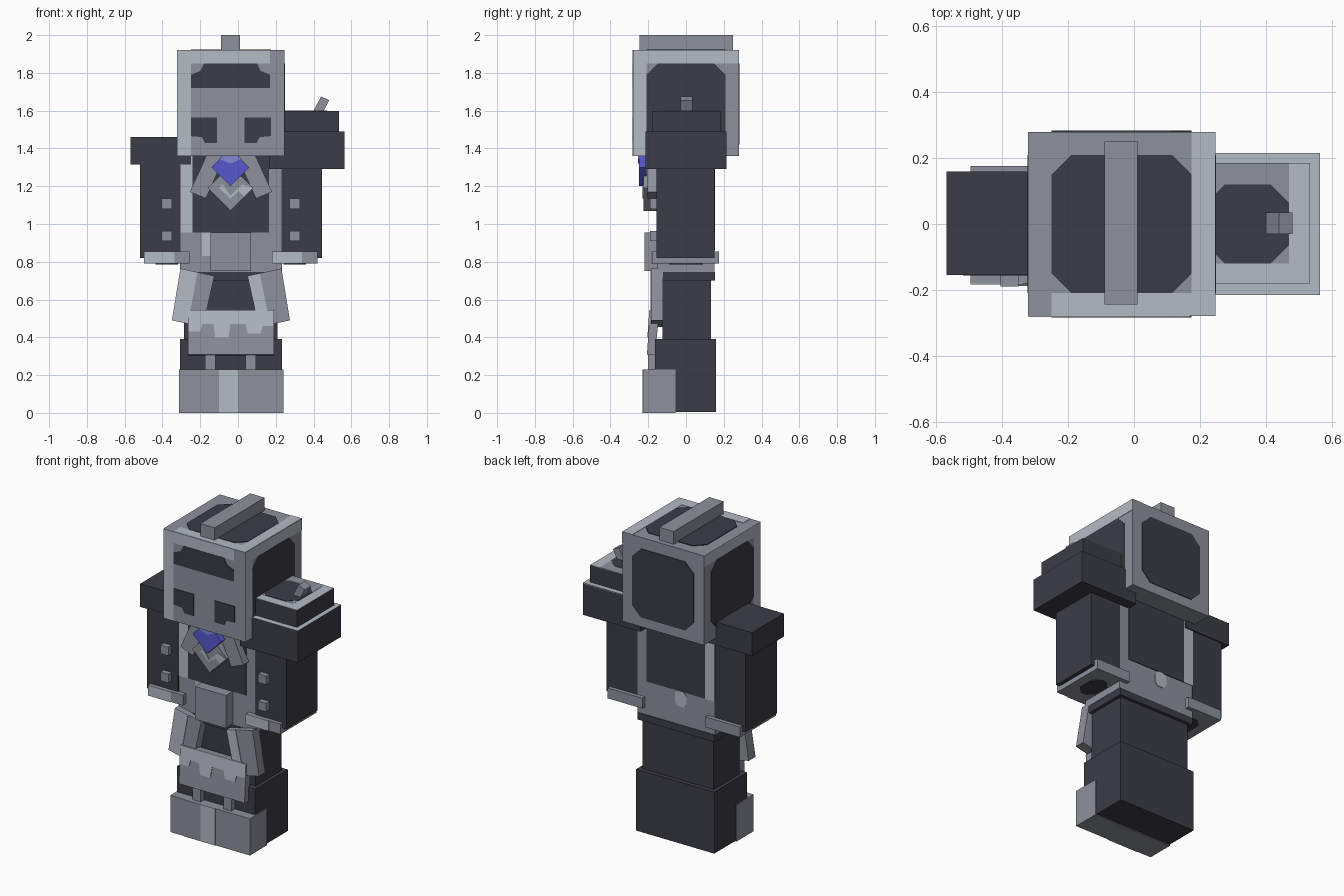
import bpy, bmesh
from mathutils import Vector


def lin(c):
    c /= 255
    return c / 12.92 if c <= 0.04045 else ((c + 0.055) / 1.055) ** 2.4


def material(name, r, g, b):
    m = bpy.data.materials.new(name)
    m.diffuse_color = (lin(r), lin(g), lin(b), 1)
    return m


DARK = material("charcoal", 60, 60, 70)
MID = material("steel grey", 142, 145, 156)
LIGHT = material("pale grey", 181, 187, 197)
BLUE = material("gem blue", 86, 87, 205)
SKY = material("pale blue", 130, 134, 214)

CX = -0.0375  # centre line of the figure


def prism(name, axis, pts, lo, hi, mat):
    """Extrude a 2D outline along an axis from lo to hi."""
    def place(p, d):
        u, v = p
        return Vector({"x": (d, u, v), "y": (u, d, v), "z": (u, v, d)}[axis])
    bm = bmesh.new()
    a = [bm.verts.new(place(p, lo)) for p in pts]
    b = [bm.verts.new(place(p, hi)) for p in pts]
    bm.faces.new(a)
    bm.faces.new(b[::-1])
    n = len(pts)
    for i in range(n):
        j = (i + 1) % n
        bm.faces.new((a[i], b[i], b[j], a[j]))
    bmesh.ops.recalc_face_normals(bm, faces=bm.faces)
    me = bpy.data.meshes.new(name)
    bm.to_mesh(me)
    bm.free()
    me.materials.append(mat)
    ob = bpy.data.objects.new(name, me)
    bpy.context.collection.objects.link(ob)
    return ob


def rect(u0, u1, v0, v1):
    return [(u0, v0), (u1, v0), (u1, v1), (u0, v1)]


def octagon(u0, u1, v0, v1, c):
    return [(u0 + c, v0), (u1 - c, v0), (u1, v0 + c), (u1, v1 - c),
            (u1 - c, v1), (u0 + c, v1), (u0, v1 - c), (u0, v0 + c)]


def diamond(x, z, r):
    return [(x, z - r), (x + r, z), (x, z + r), (x - r, z)]


def box(name, x0, x1, y0, y1, z0, z1, mat):
    return prism(name, "z", rect(x0, x1, y0, y1), z0, z1, mat)


def paint(name, axis, pts, at, side, mat, t=0.004):
    """Thin painted plate lying on a surface, facing side (+1 or -1)."""
    return prism(name, axis, pts, at - 0.001 * side, at + t * side, mat)


def mirror(pts):
    return [(2 * CX - u, v) for u, v in pts]


# Head with frame colours and dark panels
box("head", -0.32, 0.245, -0.28, 0.28, 1.36, 1.92, MID)
box("head_crest", -0.09, 0.01, -0.245, 0.25, 1.92, 2.0, MID)
paint("face_trim_left", "y", rect(-0.32, -0.25, 1.36, 1.92), -0.28, -1, LIGHT, 0.002)
paint("face_trim_top", "y", rect(-0.25, 0.17, 1.85, 1.92), -0.28, -1, LIGHT, 0.002)
paint("brow_panel", "y", [(-0.25, 1.72), (0.17, 1.72), (0.17, 1.79), (0.12, 1.81),
                          (0.1, 1.85), (-0.18, 1.85), (-0.2, 1.81), (-0.25, 1.79)],
      -0.28, -1, DARK)
eye = [(-0.25, 1.565), (-0.25, 1.465), (-0.19, 1.46), (-0.175, 1.43),
       (-0.11, 1.43), (-0.11, 1.565)]
paint("eye_left", "y", eye, -0.28, -1, DARK)
paint("eye_right", "y", mirror(eye), -0.28, -1, DARK)
for name, at, side in (("right", 0.245, 1), ("left", -0.32, -1)):
    paint("head_front_trim_" + name, "x", rect(-0.28, -0.21, 1.36, 1.92), at, side, LIGHT, 0.002)
    paint("head_top_trim_" + name, "x", rect(-0.21, 0.28, 1.85, 1.92), at, side, LIGHT, 0.002)
    paint("head_panel_" + name, "x", octagon(-0.21, 0.21, 1.42, 1.85, 0.06), at, side, DARK)
paint("head_panel_back", "y", octagon(-0.25, 0.175, 1.42, 1.85, 0.06), 0.28, 1, DARK)
paint("head_top_trim_side", "z", rect(0.175, 0.245, -0.28, 0.28), 1.92, 1, LIGHT, 0.002)
paint("head_top_trim_front", "z", rect(-0.25, 0.175, -0.28, -0.21), 1.92, 1, LIGHT, 0.002)
paint("head_panel_top", "z", octagon(-0.25, 0.175, -0.21, 0.21, 0.06), 1.92, 1, DARK)

# Torso, belt area and hips
box("torso", -0.307, 0.232, -0.15, 0.15, 0.745, 1.37, MID)
box("hips", -0.305, 0.23, -0.153, 0.153, 0.70, 0.745, DARK)
for name, at, side in (("front", -0.15, -1), ("back", 0.15, 1)):
    paint("torso_panel_" + name, "y", rect(-0.24, 0.165, 0.955, 1.37), at, side, DARK)
    paint("torso_trim_" + name, "y", rect(-0.307, -0.24, 0.955, 1.37), at, side, LIGHT)
paint("belt_spot_front", "y", rect(-0.19, -0.14, 0.83, 0.955), -0.15, -1, LIGHT)
paint("belt_spot_back", "y", octagon(-0.11, -0.03, 0.86, 0.955, 0.02), 0.15, 1, LIGHT)
box("belt_buckle", -0.145, 0.07, -0.22, -0.14, 0.75, 0.955, MID)

# Collar, neckerchief and gem
lapel = [(-0.26, 1.165), (-0.17, 1.135), (-0.065, 1.37), (-0.15, 1.40)]
lapel[0] = (-0.255, 1.17)
prism("lapel_left", "y", lapel, -0.205, -0.145, MID)
prism("lapel_right", "y", mirror(lapel), -0.203, -0.145, MID)
prism("neckerchief", "y", diamond(-0.04, 1.19, 0.12), -0.225, -0.15, MID)
paint("neckerchief_light", "y", [(-0.04, 1.15), (0.02, 1.21), (0.08, 1.19), (0.035, 1.145),
                                 (0.005, 1.175), (-0.04, 1.135), (-0.1, 1.19), (-0.08, 1.21)],
      -0.225, -1, LIGHT)
prism("gem", "y", diamond(-0.04, 1.30, 0.1), -0.25, -0.21, BLUE)
paint("gem_shine", "y", [(-0.04, 1.32), (0.02, 1.345), (-0.04, 1.395), (-0.10, 1.345)],
      -0.25, -1, SKY)

# Arms, buttons and cuffs
for name, x0, x1, bx, c0, c1 in (("left", -0.52, -0.305, -0.378, -0.497, -0.257),
                                 ("right", 0.23, 0.445, 0.30, 0.18, 0.42)):
    box("arm_" + name, x0, x1, -0.157, 0.152, 0.82, 1.32, DARK)
    for i, z in enumerate((1.107, 0.937)):
        box(f"button_{name}_{i}", bx - 0.028, bx + 0.028, -0.19, -0.15,
            z - 0.027, z + 0.027, MID)
    box("cuff_" + name, c0, c1, -0.18, 0.176, 0.79, 0.855, MID)
    paint("cuff_trim_" + name, "y", rect(c0, c0 + 0.16, 0.79, 0.855), -0.18, -1, LIGHT)
    cm = (c0 + c1) / 2
    paint("cuff_hollow_" + name, "z", octagon(cm - 0.06, cm + 0.06, -0.09, 0.09, 0.04),
          0.79, -1, DARK)

# Shoulder pads
box("shoulder_left", -0.57, -0.25, -0.155, 0.16, 1.315, 1.46, DARK)
box("shoulder_right", 0.165, 0.565, -0.215, 0.215, 1.29, 1.49, DARK)
paint("shoulder_right_top", "z", rect(0.165, 0.565, -0.215, 0.215), 1.487, 1, LIGHT)
box("shoulder_tier", 0.17, 0.535, -0.18, 0.185, 1.49, 1.597, DARK)
paint("tier_top", "z", rect(0.17, 0.535, -0.18, 0.185), 1.597, 1, LIGHT, 0.002)
paint("tier_top_shade", "z", rect(0.17, 0.47, -0.12, 0.185), 1.597, 1, MID, 0.003)
paint("tier_panel", "z", octagon(0.22, 0.47, -0.12, 0.12, 0.055), 1.597, 1, DARK, 0.005)
prism("shoulder_peg", "y", [(0.395, 1.59), (0.44, 1.675), (0.482, 1.655), (0.45, 1.59)],
      -0.03, 0.035, MID)

# Legs, boots and toe cap
box("legs", -0.285, 0.21, -0.125, 0.133, 0.38, 0.71, DARK)
box("boots", -0.308, 0.233, -0.165, 0.16, 0.005, 0.39, DARK)
box("toe_cap", -0.312, 0.24, -0.225, -0.055, 0, 0.23, MID)
paint("toe_stripe", "y", rect(-0.10, 0.0, 0, 0.23), -0.225, -1, LIGHT)
paint("toe_stripe_outer", "y", rect(-0.215, -0.10, 0, 0.23), -0.225, -1, MID)

# Hip flaps, each with a pale strip
flap = [(-0.35, 0.49), (-0.185, 0.455), (-0.125, 0.725), (-0.305, 0.765)]
prism("flap_left", "y", flap, -0.185, -0.122, MID)
prism("flap_right", "y", mirror(flap), -0.185, -0.122, MID)
paint("flap_strip_left", "y", [(-0.35, 0.49), (-0.265, 0.472), (-0.215, 0.745), (-0.305, 0.765)],
      -0.185, -1, LIGHT)
paint("flap_strip_right", "y", [(0.11, 0.455), (0.17, 0.467), (0.115, 0.739), (0.05, 0.725)],
      -0.185, -1, LIGHT)

# Knee plate on two short pegs, leaning slightly
prism("knee_plate", "x", [(-0.207, 0.308), (-0.165, 0.305), (-0.14, 0.54), (-0.19, 0.546)],
      -0.265, 0.19, MID)
edge = [(-0.265, 0.546), (-0.265, 0.43), (-0.2, 0.43), (-0.19, 0.47), (-0.13, 0.47),
        (-0.12, 0.40), (-0.05, 0.40), (-0.04, 0.47), (0.04, 0.47), (0.05, 0.42),
        (0.12, 0.42), (0.13, 0.46), (0.19, 0.46), (0.19, 0.546)]
trim = paint("knee_plate_trim", "y", edge, -0.19, -1, LIGHT)
for v in trim.data.vertices:
    v.co.y -= (0.546 - v.co.z) * 0.0714
for i, x in enumerate((-0.147, 0.068)):
    box(f"knee_peg_{i}", x - 0.027, x + 0.027, -0.2, -0.155, 0.225, 0.315, MID)
